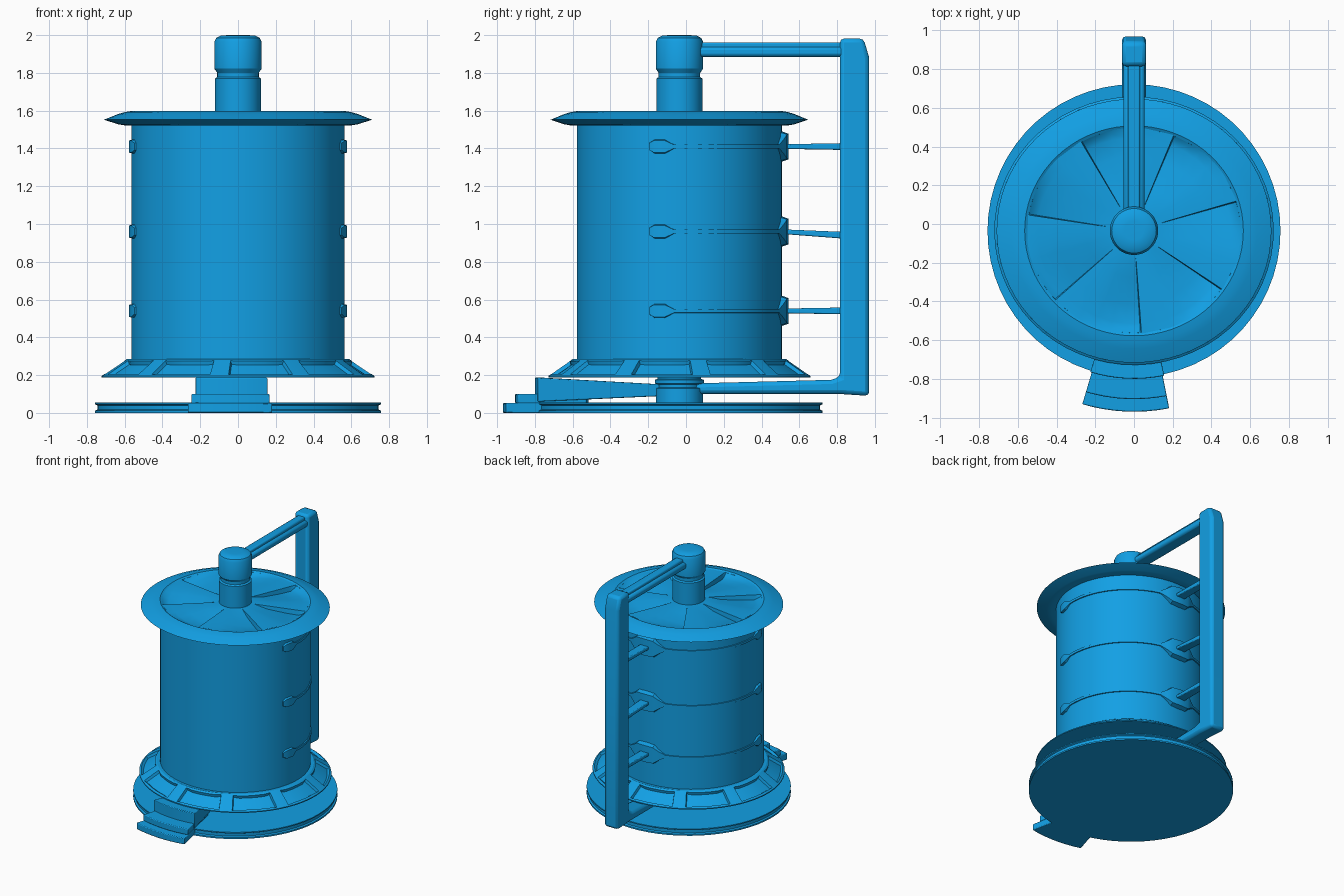
import bpy, bmesh, math

old = bpy.data.objects.get("Cube")
if old:
    bpy.data.objects.remove(old, do_unlink=True)

AXIS_Y = -0.035   # the drum axis sits a little forward
SQUASH = 0.96     # the drum is slightly shallower than wide

blue = bpy.data.materials.new("bright_blue")
blue.use_nodes = True
blue.diffuse_color = (0.006, 0.35, 0.78, 1)
blue.node_tree.nodes["Principled BSDF"].inputs["Base Color"].default_value = blue.diffuse_color


def finish(name, bm, bevel=0):
    mesh = bpy.data.meshes.new(name)
    bm.to_mesh(mesh)
    bm.free()
    obj = bpy.data.objects.new(name, mesh)
    bpy.context.collection.objects.link(obj)
    mesh.materials.append(blue)
    if bevel:
        mod = obj.modifiers.new("bevel", "BEVEL")
        mod.width = bevel
        mod.segments = 2
    bpy.ops.object.select_all(action="DESELECT")
    obj.select_set(True)
    bpy.context.view_layer.objects.active = obj
    bpy.ops.object.shade_smooth_by_angle(angle=math.radians(30))
    return obj


def skin(rings, closed=False):
    """Join matching loops of points into a solid."""
    bm = bmesh.new()
    loops = [[bm.verts.new(p) for p in ring] for ring in rings]
    n = len(rings[0])
    for a, b in zip(loops, loops[1:] + (loops[:1] if closed else [])):
        for i in range(n):
            j = (i + 1) % n
            bm.faces.new((a[i], a[j], b[j], b[i]))
    if not closed:
        bm.faces.new(loops[0])
        bm.faces.new(loops[-1])
    bmesh.ops.remove_doubles(bm, verts=bm.verts[:], dist=0.0001)
    bmesh.ops.recalc_face_normals(bm, faces=bm.faces[:])
    return bm


def polar(r, deg, z, squash=1):
    a = math.radians(deg)
    return (r * math.cos(a), AXIS_Y + r * math.sin(a) * squash, z)


def lathe(profile, squash=1, steps=60, start=0):
    return skin([[polar(r, start + 360 * k / steps, z, squash) for r, z in profile]
                 for k in range(steps)], closed=True)


def prism(name, outline, half, bevel):
    """Extrude a side outline (y, z) across x."""
    return finish(name, skin([[(x, y, z) for y, z in outline] for x in (-half, half)]), bevel)


def sector(name, r0, r1, inner, outer, half):
    """Wedge around the axis; inner and outer give (bottom, top)."""
    rings = []
    for k in range(9):
        a = -92.7 + half * (k / 4 - 1)
        rings.append([polar(r0, a, inner[0]), polar(r1, a, outer[0]),
                      polar(r1, a, outer[1]), polar(r0, a, inner[1])])
    return finish(name, skin(rings), 0.006)


# Base plate with a grooved edge
finish("base_plate", lathe([(0, 0), (0.757, 0), (0.757, 0.012), (0.745, 0.018),
                            (0.745, 0.04), (0.757, 0.046), (0.757, 0.055), (0, 0.055)]))

# Stepped foot running out to the front
sector("foot_lower", 0.5, 0.935, (0, 0.055), (0, 0.052), 13.9)
sector("foot_middle", 0.5, 0.87, (0.05, 0.1), (0.05, 0.1), 13.9)
sector("foot_upper", 0.08, 0.765, (0.09, 0.15), (0.06, 0.187), 14.5)

# Post between base and drum
finish("lower_post", lathe([(0, 0.04), (0.125, 0.04), (0.125, 0.13), (0.11, 0.135), (0.11, 0.15),
                            (0.13, 0.155), (0.13, 0.175), (0.115, 0.18), (0.115, 0.21), (0, 0.21)]))

# Drum
finish("drum", lathe([(0, 0.2), (0.565, 0.2), (0.565, 1.54), (0, 1.54)], SQUASH, 72))

# Flared skirt with recessed panels
bm = lathe([(0, 0.188), (0.722, 0.188), (0.722, 0.196), (0.59, 0.284), (0.56, 0.284), (0, 0.25)],
           SQUASH, 60, -95)
slanted = {}
for f in bm.faces:
    c = f.calc_center_median()
    if 0.22 < c.z < 0.26 and math.hypot(c.x, c.y - AXIS_Y) > 0.6:
        angle = (math.degrees(math.atan2((c.y - AXIS_Y) / SQUASH, c.x)) + 95) % 360
        panel, slot = divmod(int(angle / 6), 6)
        if slot < 5:
            slanted.setdefault(panel, []).append(f)
for faces in slanted.values():
    bmesh.ops.inset_region(bm, faces=faces, thickness=0.018, depth=0)
    bmesh.ops.inset_region(bm, faces=faces, thickness=0.008, depth=-0.02)
finish("skirt", bm)

# Lid rim with a sharp outer edge
finish("lid_rim", lathe([(0.54, 1.53), (0.6, 1.522), (0.635, 1.528), (0.71, 1.552), (0.635, 1.582),
                         (0.6, 1.592), (0.565, 1.598), (0.55, 1.59)], SQUASH, 72))

# Lid top: seven sunken sloping blades
BLADES = 7
pitch = 360 / BLADES
bm = bmesh.new()
spokes = []
for b in range(BLADES):
    edge = -86 + b * pitch
    for off, dip in ((0, 0), (pitch - 35, 0), (pitch - 26, 0.25), (pitch - 17, 0.5),
                     (pitch - 9, 0.75), (pitch - 0.6, 1)):
        spoke = []
        for r, depth in ((0.1, 0), (0.15, 0), (0.25, 0.025), (0.4, 0.036),
                         (0.5, 0.038), (0.535, 0.02), (0.555, 0)):
            spoke.append(bm.verts.new(polar(r, edge + off, 1.592 - dip * depth, SQUASH)))
        spokes.append(spoke)
for a, b in zip(spokes, spokes[1:] + spokes[:1]):
    for i in range(len(a) - 1):
        bm.faces.new((a[i], a[i + 1], b[i + 1], b[i]))
bmesh.ops.recalc_face_normals(bm, faces=bm.faces[:])
if sum(f.normal.z for f in bm.faces) < 0:
    bmesh.ops.reverse_faces(bm, faces=bm.faces[:])
finish("lid_blades", bm)

# Spindle and cap on top
finish("spindle", lathe([(0, 1.54), (0.122, 1.54), (0.122, 1.77), (0.11, 1.778), (0.11, 1.8),
                         (0.125, 1.822), (0.125, 1.965), (0.115, 1.985), (0.09, 1.998),
                         (0.05, 2.0), (0, 2.0)], 1, 48))

# Back pole with its lower arm in one bent piece
prism("back_pole", [(0.0, 0.1), (0.815, 0.1), (0.97, 0.09), (0.97, 1.88), (0.94, 1.982),
                    (0.815, 1.982), (0.815, 0.19), (0.77, 0.175), (0.0, 0.155)], 0.063, 0.022)

# Upper arm: wide lower rail and narrow upper rail
prism("upper_arm", [(0.0, 1.885), (0.85, 1.885), (0.85, 1.938), (0.0, 1.938)], 0.055, 0.018)
prism("upper_arm_rail", [(0.0, 1.92), (0.85, 1.92), (0.85, 1.962), (0.0, 1.962)], 0.032, 0.01)

# Clamp bands around the back half: (angle, half height, outer radius)
half_band = [(-17, 0.022, 0.574), (-14, 0.04, 0.582), (-8, 0.04, 0.582), (-3, 0.012, 0.573)]
half_band += [(a, 0.012, 0.573) for a in range(4, 76, 7)]
half_band += [(79, 0.045, 0.585), (83, 0.08, 0.598), (90, 0.085, 0.602)]
band = half_band + [(180 - a, h, r) for a, h, r in reversed(half_band[:-1])]
for label, z in (("lower", 0.54), ("middle", 0.96), ("upper", 1.41)):
    finish(label + "_band", skin([[polar(r, a, z + s * h, SQUASH)
                                   for r, s in ((0.55, -1), (out, -0.8), (out, 0.8), (0.55, 1))]
                                  for a, h, out in band]))
    # Strut from the clamp to the pole
    drop = 0.02 if label == "middle" else 0
    finish(label + "_strut", skin([[(x * w, y, zc + s * h) for x, s in ((-1, -1), (1, -1), (1, 1), (-1, 1))]
                                   for y, w, zc, h in ((0.5, 0.04, z, 0.012),
                                                       (0.84, 0.03, z - drop, 0.018))]), 0.006)
